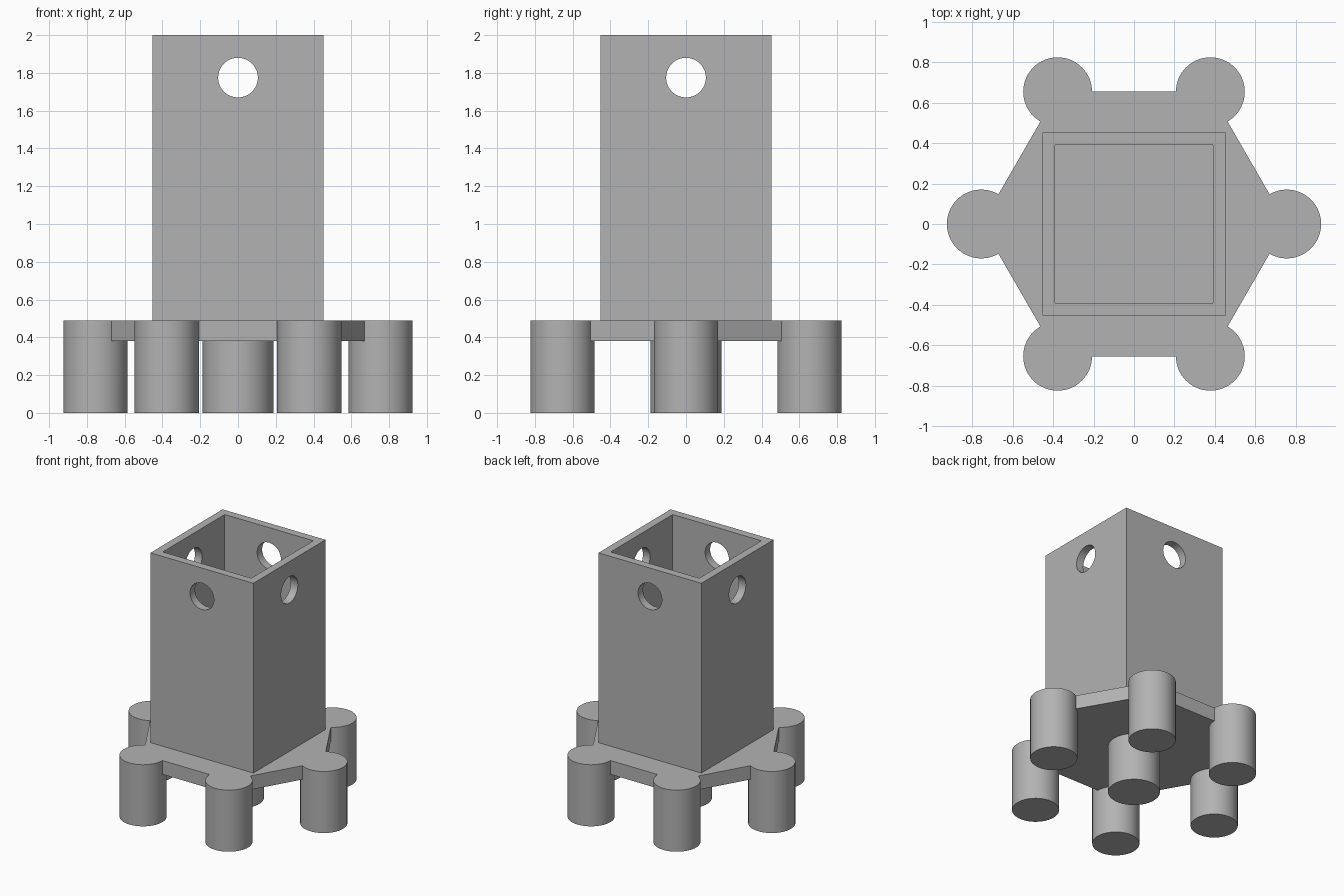
import bpy
from math import pi, cos, sin, radians

default_cube = bpy.data.objects.get("Cube")
if default_cube:
    bpy.data.objects.remove(default_cube, do_unlink=True)

# Main dimensions
LEG_TOP, PLATE_BOTTOM, TOP = 0.49, 0.38, 2.0
RING, LEG_R, CENTRE_R = 0.755, 0.17, 0.187
OUTER, INNER = 0.906, 0.78
HOLE_Z, HOLE_R = 1.775, 0.105

grey = bpy.data.materials.new("plain grey")
grey.use_nodes = True
colour = (0.45, 0.45, 0.45, 1)
grey.diffuse_color = colour
grey.node_tree.nodes["Principled BSDF"].inputs["Base Color"].default_value = colour


def finish(name):
    obj = bpy.context.object
    obj.name = name
    obj.data.materials.append(grey)
    return obj


def prism(name, x, y, z0, z1, radius, sides=64, turn=0):
    bpy.ops.mesh.primitive_cylinder_add(vertices=sides, radius=radius, depth=z1 - z0,
                                        location=(x, y, (z0 + z1) / 2), rotation=(0, 0, turn))
    return finish(name)


def box(name, width, z0, z1):
    bpy.ops.mesh.primitive_cube_add(size=1, location=(0, 0, (z0 + z1) / 2))
    obj = finish(name)
    obj.scale = (width, width, z1 - z0)
    return obj


def combine(target, tool, operation):
    bpy.context.view_layer.objects.active = target
    mod = target.modifiers.new(operation.lower(), 'BOOLEAN')
    mod.operation, mod.solver, mod.object = operation, 'EXACT', tool
    bpy.ops.object.modifier_apply(modifier=mod.name)
    bpy.data.objects.remove(tool, do_unlink=True)


def shade(obj):
    bpy.ops.object.select_all(action='DESELECT')
    obj.select_set(True)
    bpy.context.view_layer.objects.active = obj
    bpy.ops.object.shade_smooth_by_angle(angle=radians(30))


# Hexagonal plate with a round leg merged into each corner
base = prism("base_plate_with_legs", 0, 0, PLATE_BOTTOM, LEG_TOP, RING, 6, pi / 6)
for i in range(6):
    a = i * pi / 3
    leg = prism("leg", RING * cos(a), RING * sin(a), 0, LEG_TOP, LEG_R)
    combine(base, leg, 'UNION')
shade(base)

# Wider leg under the middle of the plate
shade(prism("centre_leg", 0, 0, 0, PLATE_BOTTOM, CENTRE_R))

# Open square tower standing on the plate
tower = box("square_tower", OUTER, LEG_TOP, TOP)
combine(tower, box("hollow_cutter", INNER, LEG_TOP - 0.1, TOP + 0.1), 'DIFFERENCE')

# Round holes through all four walls
for rotation in ((pi / 2, 0, 0), (0, pi / 2, 0)):
    bpy.ops.mesh.primitive_cylinder_add(vertices=64, radius=HOLE_R, depth=2,
                                        location=(0, 0, HOLE_Z), rotation=rotation)
    combine(tower, finish("hole_cutter"), 'DIFFERENCE')
shade(tower)
